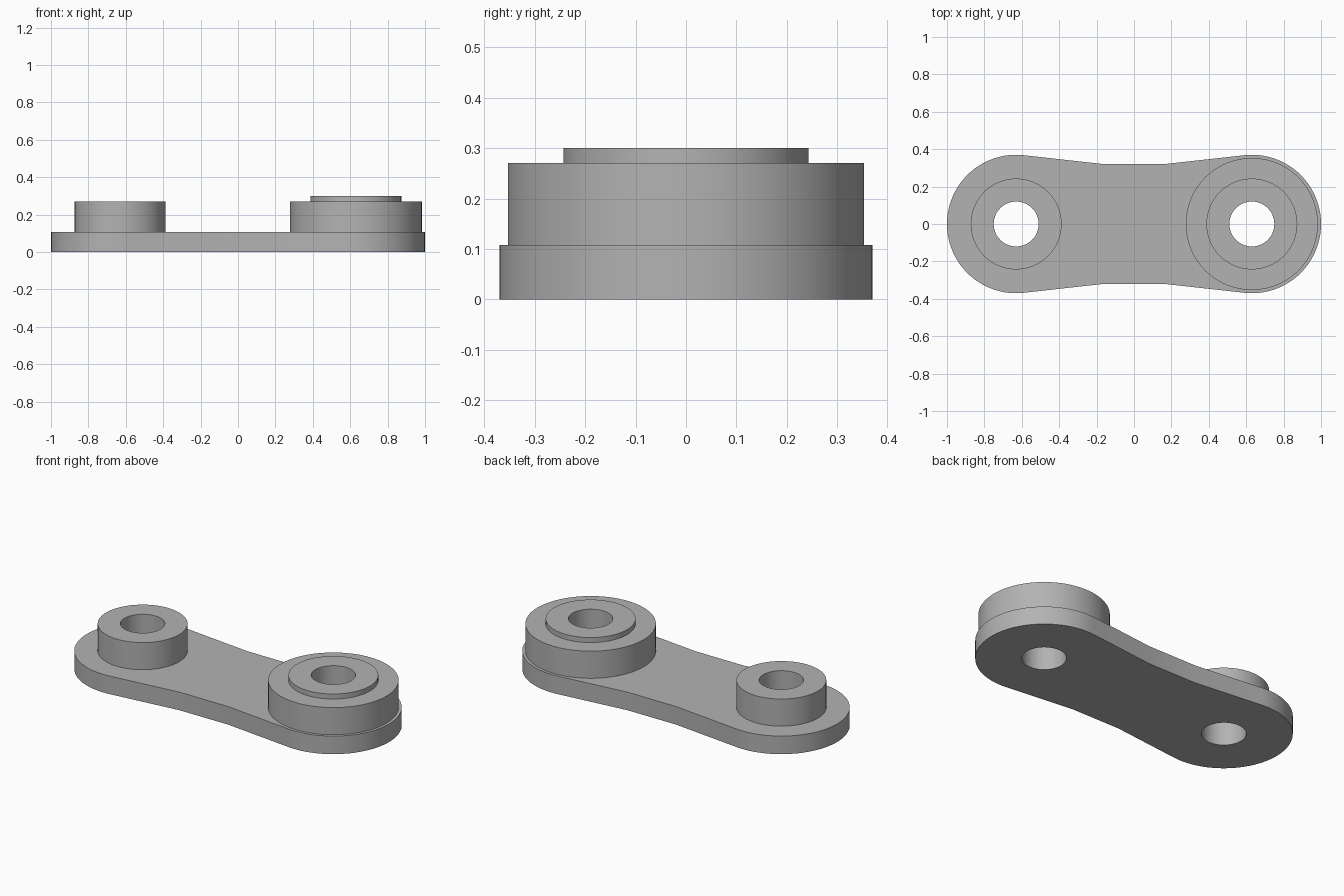
import bpy, bmesh
from math import sin, cos, pi, radians

if "Cube" in bpy.data.objects:
    bpy.data.objects.remove(bpy.data.objects["Cube"], do_unlink=True)

SEGS = 96
SPACING = 0.63      # distance of each bore from the centre
END_R = 0.37        # rounded plate ends
BORE_R = 0.12
WAIST_X, WAIST_Y = 0.16, 0.32
PLATE_H, BOSS_H, COLLAR_H = 0.108, 0.27, 0.30

grey = bpy.data.materials.new("plain grey")
grey.use_nodes = True
colour = (0.45, 0.45, 0.45, 1)
grey.diffuse_color = colour
grey.node_tree.nodes["Principled BSDF"].inputs["Base Color"].default_value = colour


def finish(bm, name):
    bmesh.ops.recalc_face_normals(bm, faces=bm.faces[:])
    mesh = bpy.data.meshes.new(name)
    bm.to_mesh(mesh)
    bm.free()
    mesh.materials.append(grey)
    obj = bpy.data.objects.new(name, mesh)
    bpy.context.collection.objects.link(obj)
    bpy.ops.object.select_all(action='DESELECT')
    obj.select_set(True)
    bpy.context.view_layer.objects.active = obj
    bpy.ops.object.shade_smooth_by_angle(angle=radians(30))
    return obj


def arc(cx, r, start, end, n):
    return [(cx + r * cos(start + (end - start) * i / n),
             r * sin(start + (end - start) * i / n)) for i in range(n + 1)]


def loop(bm, points):
    verts = [bm.verts.new((x, y, 0)) for x, y in points]
    return [bm.edges.new((a, b)) for a, b in zip(verts, verts[1:] + verts[:1])]


def lathe(name, cx, profile):
    """Turn an (radius, height) profile closed around a vertical axis."""
    bm = bmesh.new()
    rings = [[bm.verts.new((cx + r * cos(2 * pi * i / SEGS), r * sin(2 * pi * i / SEGS), z))
              for i in range(SEGS)] for r, z in profile]
    for low, high in zip(rings, rings[1:]):
        for i in range(SEGS):
            j = (i + 1) % SEGS
            bm.faces.new((low[i], low[j], high[j], high[i]))
    return finish(bm, name)


# Link plate: rounded ends, narrow waist, two bores
tilt = radians(6.5)
outline = arc(SPACING, END_R, -pi / 2 - tilt, pi / 2 + tilt, SEGS // 2)
outline += [(WAIST_X, WAIST_Y), (-WAIST_X, WAIST_Y)]
outline += arc(-SPACING, END_R, pi / 2 - tilt, 3 * pi / 2 + tilt, SEGS // 2)
outline += [(-WAIST_X, -WAIST_Y), (WAIST_X, -WAIST_Y)]
bm = bmesh.new()
edges = loop(bm, outline)
for side in (-1, 1):
    edges += loop(bm, arc(side * SPACING, BORE_R, 0, 2 * pi, SEGS)[:-1])
bmesh.ops.triangle_fill(bm, use_beauty=True, edges=edges)
top = bmesh.ops.extrude_face_region(bm, geom=bm.faces[:])["geom"]
bmesh.ops.translate(bm, vec=(0, 0, PLATE_H),
                    verts=[v for v in top if isinstance(v, bmesh.types.BMVert)])
finish(bm, "link_plate")

# Small plain boss on the right end
lathe("small_boss", -SPACING, [(0.243, PLATE_H), (0.243, BOSS_H),
                               (BORE_R, BOSS_H), (BORE_R, PLATE_H)])

# Large stepped boss with a raised collar on the left end
lathe("large_boss", SPACING, [(0.353, PLATE_H), (0.353, BOSS_H), (0.243, BOSS_H),
                              (0.243, COLLAR_H), (BORE_R, COLLAR_H), (BORE_R, PLATE_H)])
